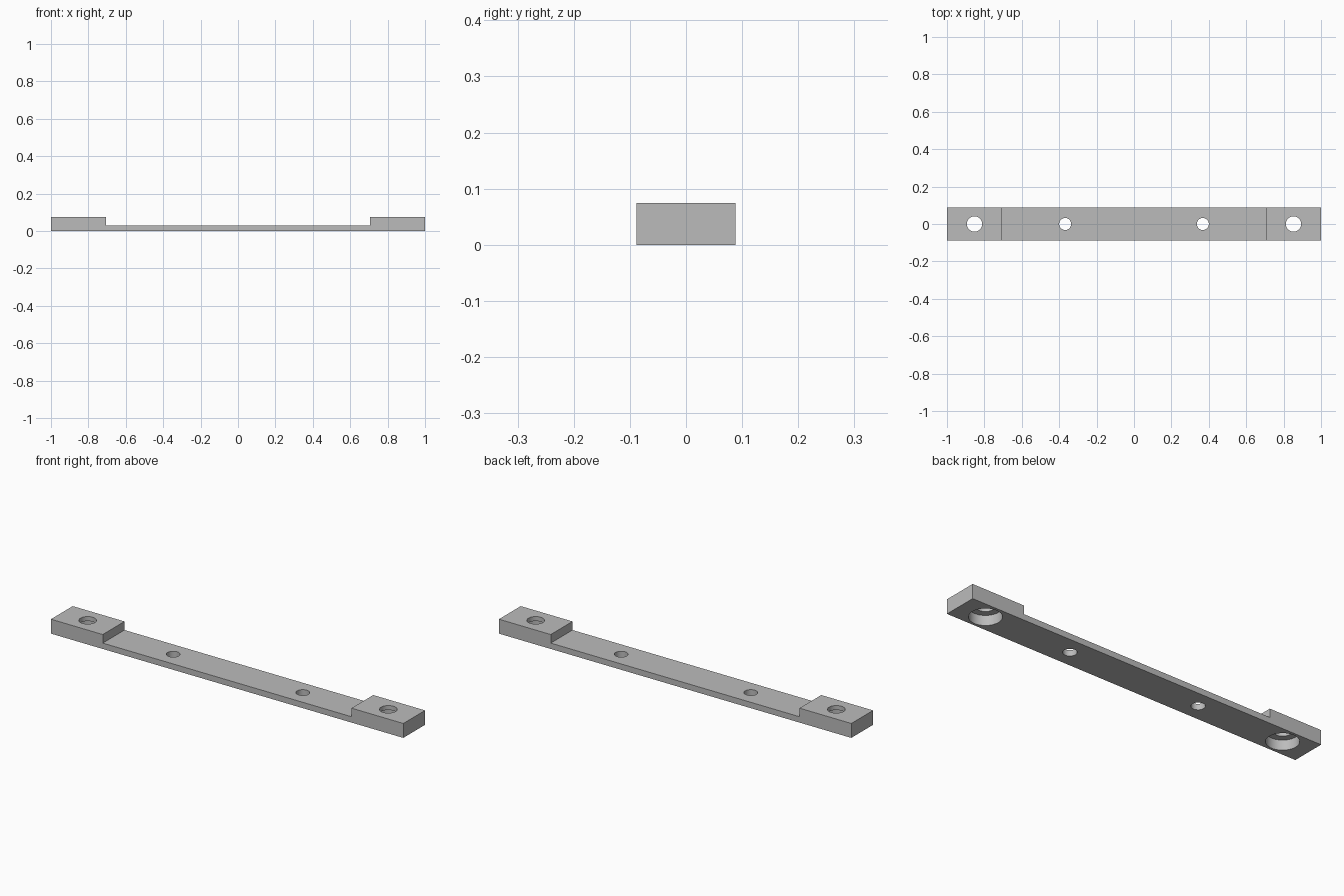
import bpy
import bmesh

cube = bpy.data.objects.get("Cube")
if cube:
    bpy.data.objects.remove(cube, do_unlink=True)

HALF_WIDTH = 0.088
BLOCK_X, BLOCK_TOP = 0.706, 0.074
STRIP_TOP = 0.03

# Single grey material
grey = bpy.data.materials.new("plain_grey")
grey.use_nodes = True
colour = (0.5, 0.5, 0.5, 1)
grey.diffuse_color = colour
grey.node_tree.nodes["Principled BSDF"].inputs["Base Color"].default_value = colour

# Bar: side profile with raised ends, extruded across the width
half = [(1, 0), (1, BLOCK_TOP), (BLOCK_X, BLOCK_TOP), (BLOCK_X, STRIP_TOP)]
profile = half + [(-x, z) for x, z in reversed(half)]
bm = bmesh.new()
face = bm.faces.new([bm.verts.new((x, -HALF_WIDTH, z)) for x, z in profile])
side = bmesh.ops.extrude_face_region(bm, geom=[face])["geom"]
bmesh.ops.translate(bm, vec=(0, 2 * HALF_WIDTH, 0),
                    verts=[v for v in side if isinstance(v, bmesh.types.BMVert)])
bmesh.ops.recalc_face_normals(bm, faces=bm.faces)
mesh = bpy.data.meshes.new("mounting_bar")
bm.to_mesh(mesh)
bm.free()
mesh.materials.append(grey)
bar = bpy.data.objects.new("mounting_bar", mesh)
bpy.context.collection.objects.link(bar)


def drill(x, radius, bottom, top):
    """Cut a round vertical hole through the bar."""
    bpy.ops.mesh.primitive_cylinder_add(vertices=64, radius=radius, depth=top - bottom,
                                        location=(x, 0, (top + bottom) / 2))
    cutter = bpy.context.object
    cutter.name = "hole_cutter"
    cutter.hide_render = True
    cutter.data.materials.append(grey)
    cut = bar.modifiers.new("hole", "BOOLEAN")
    cut.operation = "DIFFERENCE"
    cut.solver = "EXACT"
    cut.object = cutter
    bpy.context.view_layer.objects.active = bar
    bpy.ops.object.modifier_apply(modifier=cut.name)
    bpy.data.objects.remove(cutter, do_unlink=True)


for s in (-1, 1):
    drill(s * 0.368, 0.032, -0.1, 0.2)    # strip screw hole
    drill(s * 0.853, 0.075, -0.1, 0.051)  # counterbore from below
    drill(s * 0.853, 0.041, -0.1, 0.2)    # end bolt hole

# Smooth hole walls, sharp edges elsewhere
bpy.ops.object.select_all(action="DESELECT")
bar.select_set(True)
bpy.context.view_layer.objects.active = bar
bpy.ops.object.shade_smooth_by_angle()
